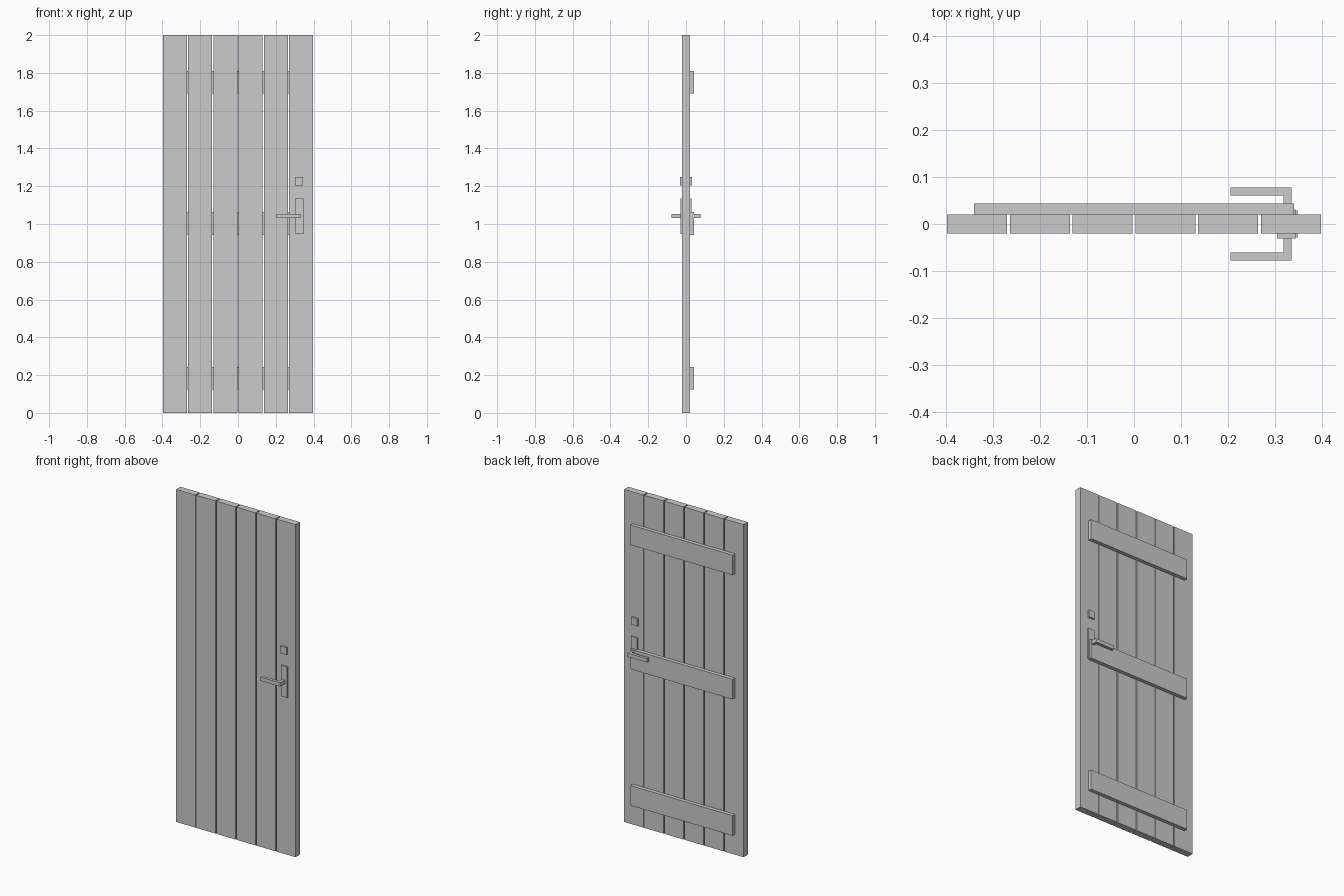
import bpy, bmesh

if "Cube" in bpy.data.objects:
    bpy.data.objects.remove(bpy.data.objects["Cube"])


def prism(name, outline, z0, z1, mirror=False):
    """Extrude an XY outline from z0 to z1; optionally mirror to the back face."""
    bm = bmesh.new()
    face = bm.faces.new([bm.verts.new((x, y, z0)) for x, y in outline])
    new = bmesh.ops.extrude_face_region(bm, geom=[face])["geom"]
    verts = [g for g in new if isinstance(g, bmesh.types.BMVert)]
    bmesh.ops.translate(bm, verts=verts, vec=(0, 0, z1 - z0))
    bmesh.ops.recalc_face_normals(bm, faces=bm.faces)
    mesh = bpy.data.meshes.new(name)
    bm.to_mesh(mesh)
    bm.free()
    obj = bpy.data.objects.new(name, mesh)
    bpy.context.collection.objects.link(obj)
    if mirror:
        mod = obj.modifiers.new("both_sides", "MIRROR")
        mod.use_axis = (False, True, False)
        mod.use_mirror_merge = False
    return obj


def box(name, x0, x1, y0, y1, z0, z1, mirror=False):
    return prism(name, [(x0, y0), (x1, y0), (x1, y1), (x0, y1)], z0, z1, mirror)


# Six vertical planks with narrow gaps
HALF, GAP, COUNT = 0.397, 0.006, 6
width = (2 * HALF - GAP * (COUNT - 1)) / COUNT
for i in range(COUNT):
    x = -HALF + i * (width + GAP)
    box(f"plank_{i + 1}", x, x + width, -0.0205, 0.0205, 0, 2)

# Three horizontal battens across the back
for label, z in (("bottom", 0.183), ("middle", 1.003), ("top", 1.75)):
    box(f"{label}_batten", -0.34, 0.34, 0.0205, 0.043, z - 0.06, z + 0.06)

# Handle plates and lock plates on both sides
box("handle_plate", 0.305, 0.347, -0.029, -0.0195, 0.948, 1.134, mirror=True)
box("lock_plate", 0.303, 0.343, -0.031, -0.0195, 1.205, 1.25, mirror=True)

# L-shaped levers on both sides
lever = [(0.334, -0.025), (0.317, -0.025), (0.317, -0.06),
         (0.205, -0.06), (0.205, -0.077), (0.334, -0.077)]
prism("lever_handle", lever, 1.031, 1.054, mirror=True)
